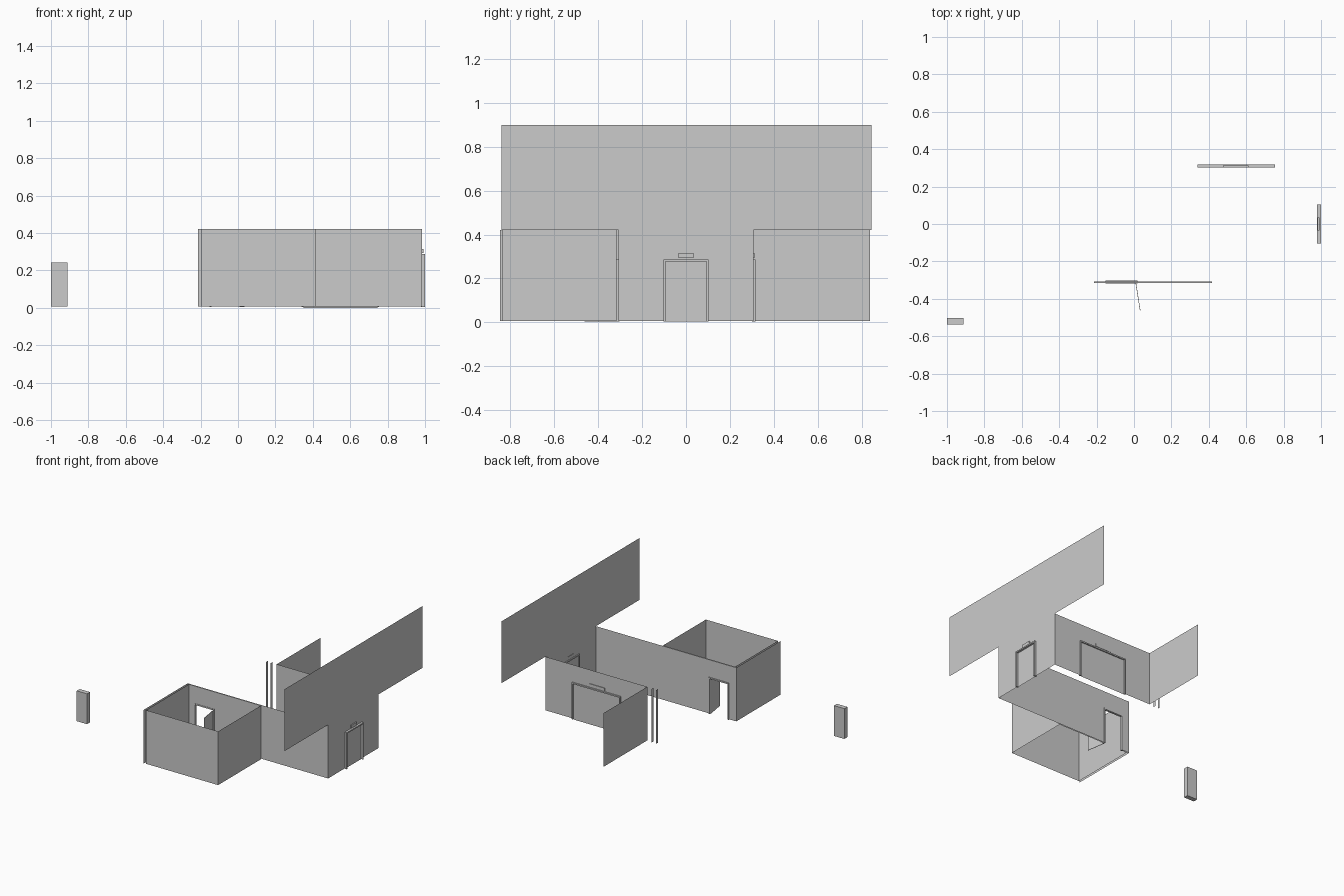
import bpy, math
from mathutils import Vector

if "Cube" in bpy.data.objects:
    bpy.data.objects.remove(bpy.data.objects["Cube"])

Z0, ZT, ZD = 0.007, 0.421, 0.277   # wall foot, wall head, door head


def mesh(name, verts, faces):
    me = bpy.data.meshes.new(name)
    me.from_pydata(verts, [], faces)
    ob = bpy.data.objects.new(name, me)
    bpy.context.collection.objects.link(ob)
    return ob


def sheet(name, axis, at, profile):
    """Flat wall panel on a plane x=at or y=at; profile is (along, z)."""
    v = [(at, a, z) if axis == 'x' else (a, at, z) for a, z in profile]
    return mesh(name, v, [range(len(v))])


def rect(a, b, lo=Z0, hi=ZT):
    return [(a, lo), (b, lo), (b, hi), (a, hi)]


def doorway(a, b, d0, d1, hi=ZT):
    """Wall outline with a door notch in its lower edge."""
    return [(a, Z0), (d0, Z0), (d0, ZD), (d1, ZD), (d1, Z0), (b, Z0), (b, hi), (a, hi)]


def box(name, lo, hi):
    bpy.ops.mesh.primitive_cube_add(size=1, location=(Vector(lo) + Vector(hi)) / 2)
    ob = bpy.context.object
    ob.name = name
    ob.scale = Vector(hi) - Vector(lo)
    return ob


def frame(name, axis, near, far, a, b, t=0.009):
    """Door frame: an extruded upside-down U."""
    prof = [(a, 0.004), (a + t, 0.004), (a + t, ZD), (b - t, ZD), (b - t, 0.004),
            (b, 0.004), (b, ZD + 0.01), (a, ZD + 0.01)]
    v = [(d, p, z) if axis == 'x' else (p, d, z) for d in (near, far) for p, z in prof]
    n = len(prof)
    sides = [(i, (i + 1) % n, (i + 1) % n + n, i + n) for i in range(n)]
    return mesh(name, v, [tuple(range(n))[::-1], tuple(range(n, 2 * n))] + sides)


# end wall with door notch and the wide upper part
end_prof = doorway(-0.307, 0.307, -0.095, 0.095)[:6] + [
    (0.307, ZT), (0.845, ZT), (0.845, 0.898), (-0.841, 0.898), (-0.841, ZT), (-0.307, ZT)]
sheet("end_wall", 'x', 0.984, end_prof)
sheet("end_door", 'x', 0.984, rect(-0.095, 0.095, 0.003, ZD))
frame("end_door_frame", 'x', 0.978, 1.0, -0.103, 0.103)
box("end_door_sign", (0.981, -0.035, 0.292), (0.993, 0.035, 0.315))

# back wall with double door and return wall
sheet("back_wall", 'y', 0.308, doorway(0.115, 0.984, 0.35, 0.745))
for i, (a, b) in enumerate([(0.35, 0.5475), (0.5475, 0.745)]):
    sheet(f"back_door_{i}", 'y', 0.308, rect(a, b, 0.0, ZD))
frame("back_door_frame", 'y', 0.301, 0.317, 0.34, 0.755)
box("back_door_sign", (0.477, 0.303, 0.292), (0.613, 0.313, 0.315))
sheet("return_wall", 'x', 0.115, rect(0.308, 0.839))

# upright strips beside the back wall
for i, x in enumerate((0.032, 0.07)):
    sheet(f"upright_strip_{i}", 'x', x, rect(0.298, 0.318))

# corridor wall and outer side wall
sheet("corridor_wall", 'y', -0.307, doorway(-0.214, 0.984, -0.144, 0.011))
sheet("outer_side_wall", 'x', -0.214, rect(-0.848, -0.307))

# side room inner shell
sheet("room_back_wall", 'y', -0.316, doorway(-0.198, 0.417, -0.144, 0.011))
sheet("room_left_wall", 'x', -0.198, rect(-0.838, -0.316))
sheet("room_right_wall", 'x', 0.417, rect(-0.838, -0.316))
sheet("room_front_wall", 'y', -0.838, rect(-0.198, 0.417))
mesh("wall_cap", [(-0.214, -0.316, ZT), (0.417, -0.316, ZT), (0.417, -0.307, ZT),
                  (-0.214, -0.307, ZT)], [(0, 1, 2, 3)])

# room door frame and open leaf
frame("room_door_frame", 'y', -0.319, -0.302, -0.152, 0.019)
leaf = box("room_door_leaf", (-0.0015, -0.147, 0.004), (0.0015, 0, ZD))
ang = math.atan2(0.023, 0.145)
leaf.rotation_euler.z = ang
leaf.location = (0.0215, -0.3895, (0.004 + ZD) / 2)

# separate pillar block
box("pillar_block", (-1.0, -0.538, Z0), (-0.912, -0.502, 0.241))
